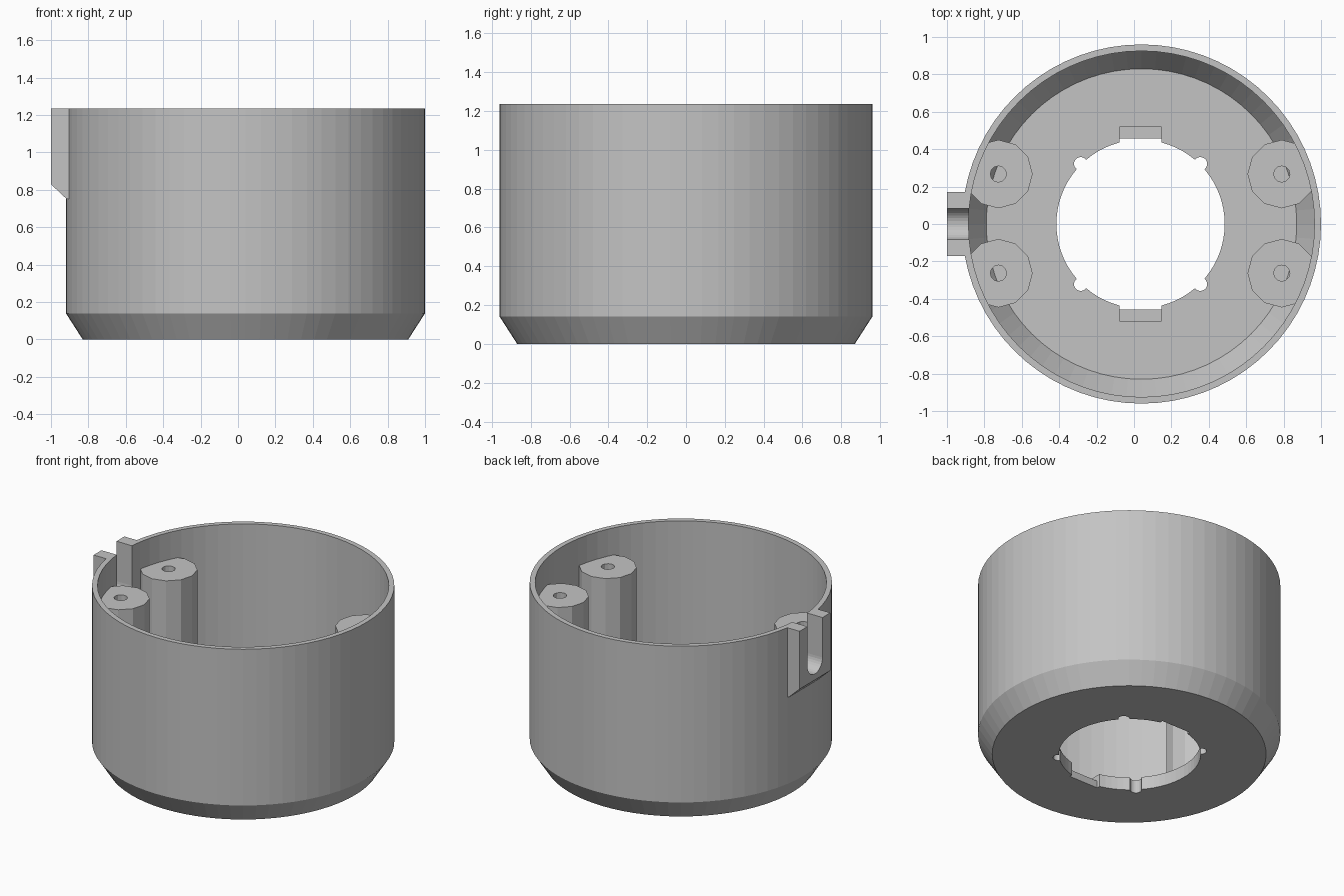
import bpy, bmesh, math

if "Cube" in bpy.data.objects:
    bpy.data.objects.remove(bpy.data.objects["Cube"])

CX = 0.04          # axis of the cup (the bracket shifts the bounds)
TOP = 1.235
FLOOR = 0.09

grey = bpy.data.materials.new("plain_grey")
grey.diffuse_color = (0.55, 0.55, 0.55, 1)
grey.use_nodes = True
grey.node_tree.nodes["Principled BSDF"].inputs["Base Color"].default_value = grey.diffuse_color


def finish(name, bm):
    bmesh.ops.recalc_face_normals(bm, faces=bm.faces)
    me = bpy.data.meshes.new(name)
    bm.to_mesh(me)
    bm.free()
    me.materials.append(grey)
    ob = bpy.data.objects.new(name, me)
    bpy.context.collection.objects.link(ob)
    return ob


def lathe(name, profile, n=72):
    """Closed solid turned about the cup axis; ends of the profile are capped."""
    bm = bmesh.new()
    rings = [[bm.verts.new((CX + r * math.cos(2 * math.pi * i / n),
                            r * math.sin(2 * math.pi * i / n), z))
              for i in range(n)] for r, z in profile]
    for a, b in zip(rings, rings[1:]):
        for i in range(n):
            j = (i + 1) % n
            bm.faces.new((a[i], a[j], b[j], b[i]))
    bm.faces.new(rings[0])
    bm.faces.new(rings[-1])
    return finish(name, bm)


def prism(name, pts, lo, hi, axis="z"):
    """Extrude a 2D outline along x, y or z."""
    place = {"x": lambda p, h: (h, p[0], p[1]),
             "y": lambda p, h: (p[0], h, p[1]),
             "z": lambda p, h: (p[0], p[1], h)}[axis]
    bm = bmesh.new()
    a = [bm.verts.new(place(p, lo)) for p in pts]
    b = [bm.verts.new(place(p, hi)) for p in pts]
    bm.faces.new(a)
    bm.faces.new(b)
    for i in range(len(pts)):
        j = (i + 1) % len(pts)
        bm.faces.new((a[i], a[j], b[j], b[i]))
    return finish(name, bm)


def circle(x, y, r, n):
    return [(x + r * math.cos(2 * math.pi * i / n),
             y + r * math.sin(2 * math.pi * i / n)) for i in range(n)]


def rect(x0, x1, y0, y1):
    return [(x0, y0), (x1, y0), (x1, y1), (x0, y1)]


def boolean(ob, tool, op="DIFFERENCE"):
    """Apply a boolean and remove the helper."""
    tool.hide_render = True
    mod = ob.modifiers.new("bool", "BOOLEAN")
    mod.operation, mod.solver, mod.object = op, "EXACT", tool
    bpy.context.view_layer.objects.active = ob
    bpy.ops.object.modifier_apply(modifier=mod.name)
    bpy.data.objects.remove(tool, do_unlink=True)


# Cup: chamfered outside, thin wall, chamfered inside down to the floor
cup = lathe("cup_shell", [(0.87, 0), (0.96, 0.14), (0.96, TOP), (0.925, TOP),
                          (0.925, FLOOR + 0.14), (0.83, FLOOR)])

# Cable bracket on the left wall, sloped underneath
bracket = prism("bracket", [(-1, TOP), (-1, 0.83), (-0.915, 0.75),
                            (-0.893, 0.75), (-0.893, TOP)], -0.17, 0.17, "y")
boolean(cup, bracket, "UNION")

# Round-bottomed cable slot through bracket and wall
arc = [(0.083 * math.cos(t), 0.955 + 0.083 * math.sin(t))
       for t in (math.pi * (1 + i / 16) for i in range(17))]
boolean(cup, prism("slot", arc + [(0.083, 1.4), (-0.083, 1.4)], -1.2, -0.8, "x"))

# Large floor opening with two flat keys, four round notches, two ledges
HX = 0.035
boolean(cup, prism("opening", circle(HX, 0, 0.45, 72), -0.1, 0.3))
boolean(cup, prism("keys", rect(HX - 0.113, HX + 0.113, -0.458, 0.458), -0.1, 0.3))
for sx in (-1, 1):
    for sy in (-1, 1):
        boolean(cup, prism("notch", circle(HX + sx * 0.32, sy * 0.322, 0.036, 20),
                           -0.1, 0.3))
boolean(cup, prism("ledges", rect(HX - 0.113, HX + 0.113, -0.518, 0.518), 0.05, 0.3))

# Four screw posts, trimmed so they blend into the wall
for side, px in (("left", -0.725), ("right", 0.79)):
    for end, py in (("back", 0.267), ("front", -0.263)):
        post = prism(f"screw_post_{end}_{side}", circle(px, py, 0.183, 12), 0.05, 1.045)
        boolean(post, prism("screw_hole", circle(px, py, 0.043, 12), -0.1, 1.3))
        boolean(post, lathe("trim", [(0.855, 0.04), (0.943, 0.18), (0.943, 1.2)]),
                "INTERSECT")
